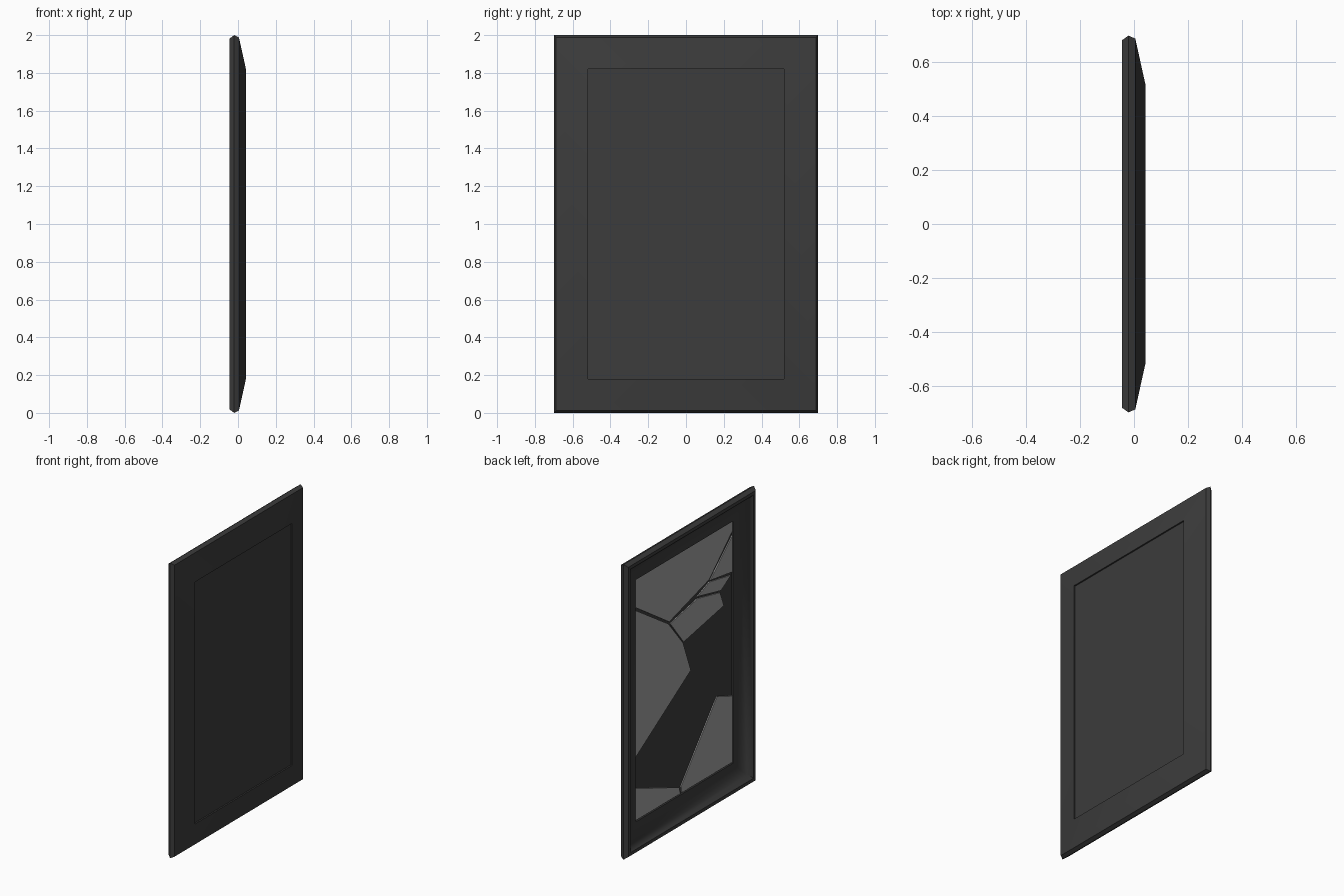
import bpy, bmesh

if "Cube" in bpy.data.objects:
    bpy.data.objects.remove(bpy.data.objects["Cube"])

# Colours
def make_mat(name, v):
    m = bpy.data.materials.new(name)
    m.diffuse_color = (v, v, v, 1)
    m.use_nodes = True
    m.node_tree.nodes["Principled BSDF"].inputs["Base Color"].default_value = m.diffuse_color
    return m

dark = make_mat("dark_wood", 0.045)
silver = make_mat("glass", 0.36)

HY, HZ, CZ = 0.70, 1.0, 1.0      # outer half width, half height, centre height
IY, Z0, Z1 = 0.52, 0.185, 1.82   # opening

def finish(name, bm, mat, smooth=False):
    bmesh.ops.recalc_face_normals(bm, faces=bm.faces)
    me = bpy.data.meshes.new(name)
    bm.to_mesh(me)
    bm.free()
    me.materials.append(mat)
    ob = bpy.data.objects.new(name, me)
    bpy.context.collection.objects.link(ob)
    if smooth:
        bpy.context.view_layer.objects.active = ob
        ob.select_set(True)
        bpy.ops.object.shade_smooth_by_angle(angle=0.7)
        ob.select_set(False)
    return ob

# Frame: moulding profile (depth x, inset from the outer edge) swept with mitred corners
profile = [(-0.02, 0), (0.005, 0.012), (0.042, 0.18), (0.012, 0.18),
           (0.008, 0.145), (0.003, 0.11), (-0.015, 0.07), (-0.045, 0.04), (-0.045, 0.018)]
bm = bmesh.new()
rings = []
for sy, sz in [(-1, -1), (1, -1), (1, 1), (-1, 1)]:
    rings.append([bm.verts.new((x, sy * (HY - d), CZ + sz * (HZ - d))) for x, d in profile])
n = len(profile)
for i in range(4):
    a, b = rings[i], rings[(i + 1) % 4]
    for j in range(n):
        k = (j + 1) % n
        bm.faces.new((a[j], a[k], b[k], b[j]))
finish("mirror_frame", bm, dark, True)

# Flat plate extruded along x from a (y, z) outline
def plate(name, outline, x0, x1, mat):
    bm = bmesh.new()
    f = bm.faces.new([bm.verts.new((x0, y, z)) for y, z in outline])
    ext = bmesh.ops.extrude_face_region(bm, geom=[f])["geom"]
    bmesh.ops.translate(bm, vec=(x1 - x0, 0, 0),
                        verts=[v for v in ext if isinstance(v, bmesh.types.BMVert)])
    if f.is_valid and len(f.verts[0].link_faces) < 3:
        bm.faces.new([v for v in f.verts])
    return finish(name, bm, mat)

# Backing board, set slightly into the rear of the frame
plate("backing_board", [(-IY, Z0 - .005), (IY, Z0 - .005), (IY, Z1), (-IY, Z1)], 0.024, 0.032, dark)

# Remaining shards of broken glass
shards = [
    [(IY, Z1), (-IY, Z1), (-IY, 1.75), (-.275, 1.518), (.154, 1.394), (IY, 1.632)],
    [(-IY, 1.72), (-IY, 1.475), (-.285, 1.508)],
    [(-.275, 1.50), (-.505, 1.458), (-.40, 1.395), (-.149, 1.45)],
    [(-.15, 1.436), (-.39, 1.384), (-.43, 1.281), (0, 1.199), (.143, 1.377)],
    [(IY, 1.612), (.164, 1.384), (.007, 1.195), (-.076, .978), (IY, .61)],
    [(-.358, .692), (-IY, .635), (-IY, Z0), (.02, Z0), (.028, .23)],
    [(IY, .406), (.049, .231), (.035, Z0), (IY, Z0)],
]
for i, s in enumerate(shards):
    plate(f"glass_shard_{i + 1}", s, 0.024, 0.017, silver)
